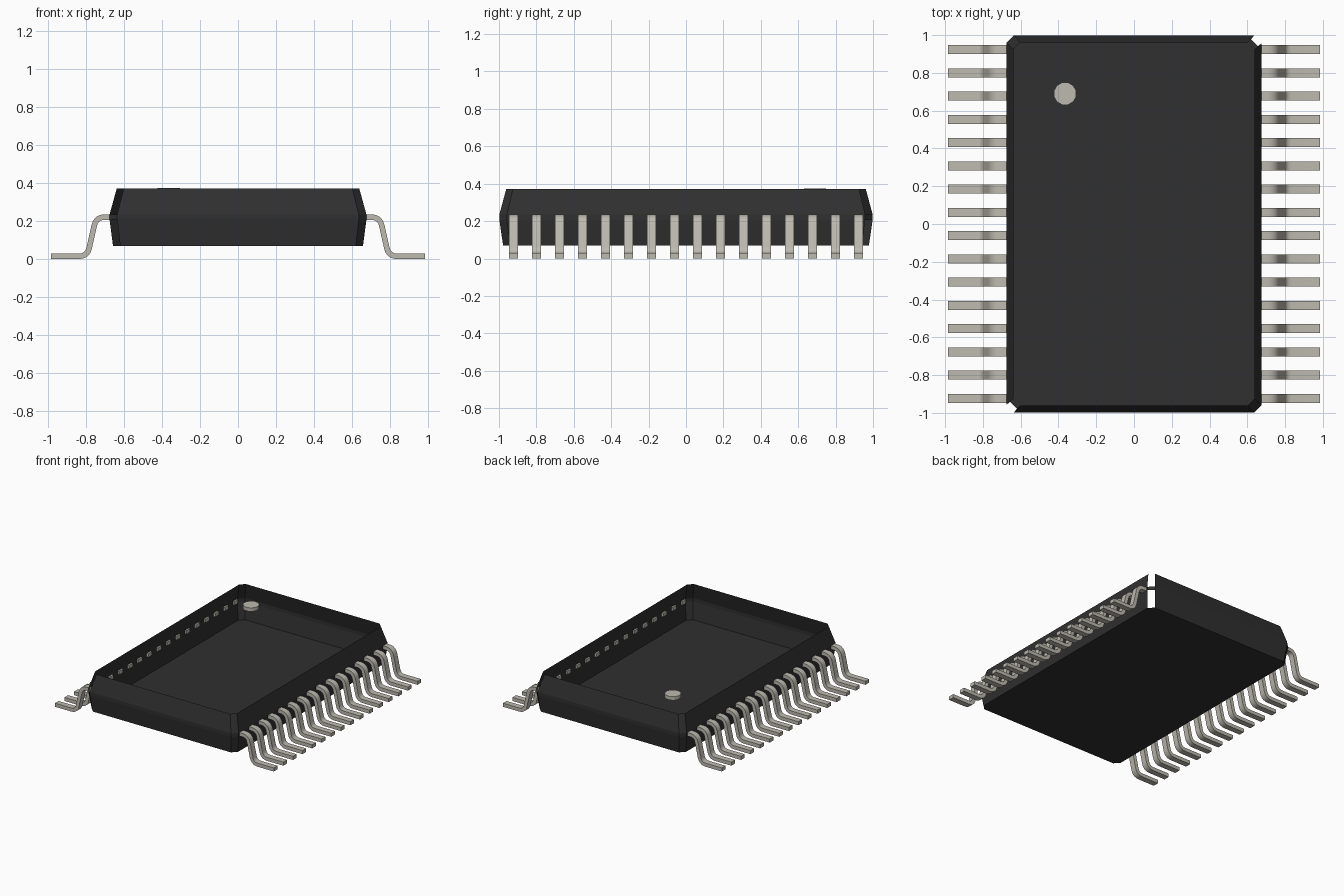
import bpy
import bmesh
import math
from mathutils import Vector

cube = bpy.data.objects.get("Cube")
if cube:
    bpy.data.objects.remove(cube, do_unlink=True)


def make_material(name, color):
    mat = bpy.data.materials.new(name)
    mat.use_nodes = True
    mat.diffuse_color = (*color, 1)
    mat.node_tree.nodes["Principled BSDF"].inputs["Base Color"].default_value = (*color, 1)
    return mat


def add_object(name, mesh):
    obj = bpy.data.objects.new(name, mesh)
    bpy.context.collection.objects.link(obj)
    return obj


def mesh_from(bm, name, mat):
    mesh = bpy.data.meshes.new(name)
    bm.to_mesh(mesh)
    bm.free()
    mesh.materials.append(mat)
    return mesh


black = make_material("black plastic", (0.029, 0.029, 0.029))
metal = make_material("pale metal", (0.51, 0.49, 0.43))


# Casing: open-topped shell of chamfered rectangles, widest at the seam band
def chamfered_ring(bm, hx, hy, z, c):
    pts = [(hx, -hy + c), (hx, hy - c), (hx - c, hy), (-hx + c, hy),
           (-hx, hy - c), (-hx, -hy + c), (-hx + c, -hy), (hx - c, -hy)]
    return [bm.verts.new((x, y, z)) for x, y in pts]


bm = bmesh.new()
levels = [(0.658, 0.978, 0.07, 0.038), (0.676, 0.998, 0.207, 0.04),
          (0.676, 0.998, 0.235, 0.04), (0.638, 0.961, 0.372, 0.036)]
rings = [chamfered_ring(bm, *level) for level in levels]
bm.faces.new(rings[0][::-1])
open_corners = (1, 5)  # two opposite corners are open above and below the band
for level in range(3):
    low, high = rings[level], rings[level + 1]
    for i in range(8):
        if i in open_corners and level != 1:
            continue
        j = (i + 1) % 8
        bm.faces.new((low[i], low[j], high[j], high[i]))
add_object("casing", mesh_from(bm, "casing", black))


# Lead: flat strip bent down and outwards, extruded along y
def rounded_path(corners, cut, steps):
    path = [corners[0]]
    for a, b, c in zip(corners, corners[1:], corners[2:]):
        p = b + (a - b).normalized() * cut
        q = b + (c - b).normalized() * cut
        for k in range(steps + 1):
            t = k / steps
            path.append(p * (1 - t) ** 2 + b * 2 * t * (1 - t) + q * t ** 2)
    return path + [corners[-1]]


def build_lead(width, thick):
    corners = [Vector(p) for p in ((0.662, 0.2205), (0.747, 0.2205),
                                   (0.793, 0.0145), (0.985, 0.0145))]
    path = rounded_path(corners, 0.045, 5)
    bm = bmesh.new()
    sections = []
    for i, p in enumerate(path):
        d = (path[min(i + 1, len(path) - 1)] - path[max(i - 1, 0)]).normalized()
        n = Vector((-d.y, d.x)) * thick / 2
        sections.append([bm.verts.new((q.x, y, q.y)) for q, y in (
            (p + n, -width / 2), (p + n, width / 2),
            (p - n, width / 2), (p - n, -width / 2))])
    for a, b in zip(sections, sections[1:]):
        for i in range(4):
            j = (i + 1) % 4
            bm.faces.new((a[i], a[j], b[j], b[i]))
    bm.faces.new(sections[0])
    bm.faces.new(sections[-1])
    bmesh.ops.recalc_face_normals(bm, faces=bm.faces)
    return mesh_from(bm, "lead", metal)


lead_mesh = build_lead(0.047, 0.029)
LEADS = 16
for side, turn in (("left", 0), ("right", math.pi)):
    for i in range(LEADS):
        lead = add_object(f"{side}_lead_{i + 1}", lead_mesh)
        lead.location.y = -0.923 + 1.846 * i / (LEADS - 1)
        lead.rotation_euler.z = turn
bpy.ops.object.select_all(action='DESELECT')
lead.select_set(True)
bpy.context.view_layer.objects.active = lead
bpy.ops.object.shade_smooth_by_angle(angle=math.radians(40))

# Orientation dot: small disc level with the rim
bm = bmesh.new()
bmesh.ops.create_cone(bm, cap_ends=True, segments=12, radius1=0.061,
                      radius2=0.061, depth=0.03)
dot = add_object("orientation_dot", mesh_from(bm, "orientation_dot", metal))
dot.location = (-0.365, 0.69, 0.358)
dot.rotation_euler.z = math.radians(15)
